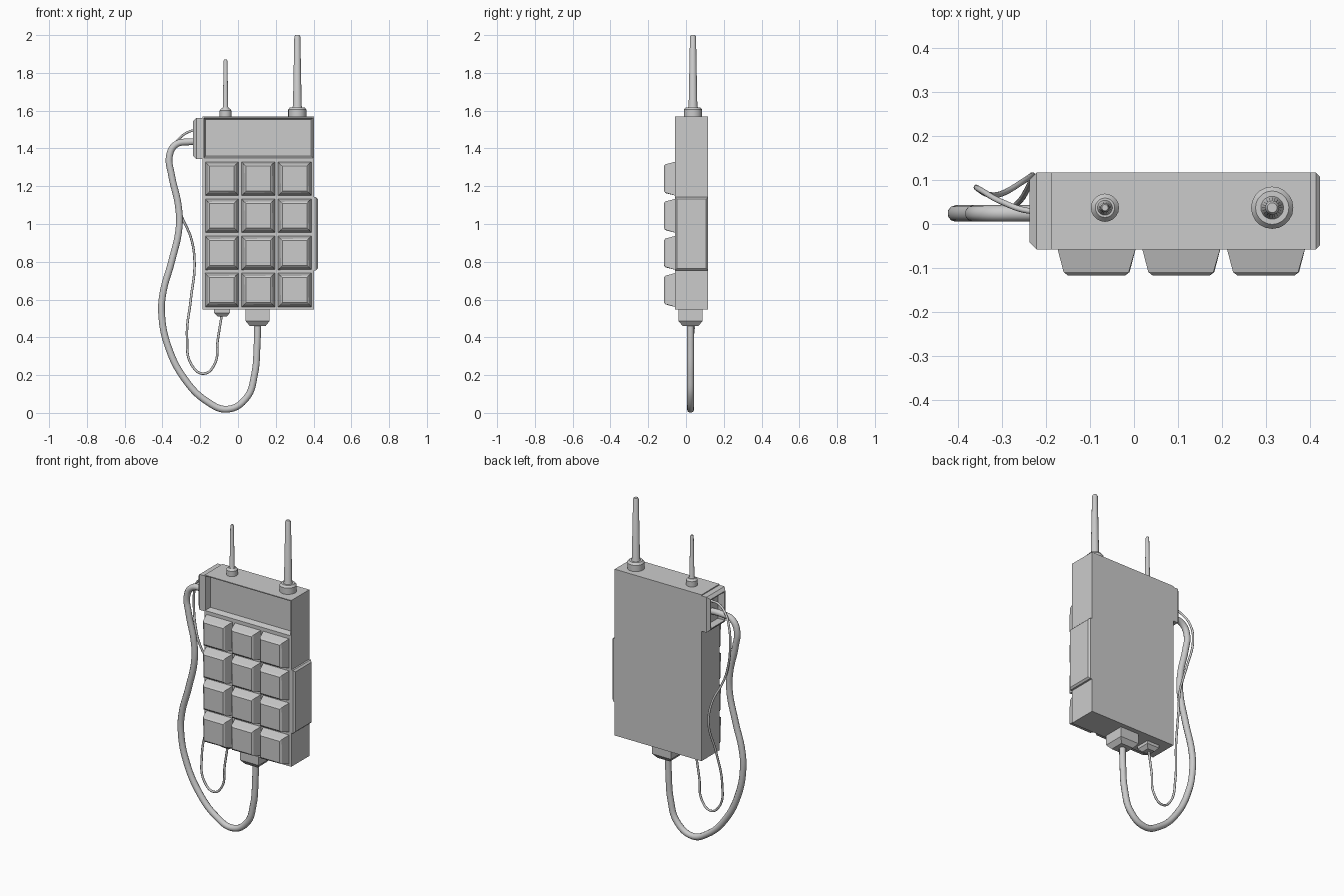
import bpy, bmesh, math
from mathutils import Vector

if "Cube" in bpy.data.objects:
    bpy.data.objects.remove(bpy.data.objects["Cube"])


def finish(name, bm, smooth=False):
    bmesh.ops.recalc_face_normals(bm, faces=bm.faces[:])
    me = bpy.data.meshes.new(name)
    bm.to_mesh(me)
    bm.free()
    ob = bpy.data.objects.new(name, me)
    bpy.context.collection.objects.link(ob)
    if smooth:
        bpy.ops.object.select_all(action='DESELECT')
        ob.select_set(True)
        bpy.context.view_layer.objects.active = ob
        bpy.ops.object.shade_smooth_by_angle(angle=math.radians(35))
    return ob


def box_bm(lo, hi):
    bm = bmesh.new()
    bmesh.ops.create_cube(bm, size=1)
    for v in bm.verts:
        v.co = Vector([lo[i] + (v.co[i] + 0.5) * (hi[i] - lo[i]) for i in range(3)])
    bm.normal_update()
    return bm


def taper(bm, axis, level, amount):
    """Pull the vertices at one level of an axis inwards on the other two axes."""
    end = [v for v in bm.verts if abs(v.co[axis] - level) < 1e-4]
    mid = sum((v.co for v in end), Vector()) / len(end)
    for v in end:
        for i in range(3):
            if i != axis:
                v.co[i] -= math.copysign(amount, v.co[i] - mid[i])


def lathe(name, profile, x, y):
    bm = bmesh.new()
    vs = [bm.verts.new((x + r, y, z)) for r, z in profile]
    es = [bm.edges.new(p) for p in zip(vs, vs[1:])]
    bmesh.ops.spin(bm, geom=vs + es, cent=(x, y, 0), axis=(0, 0, 1),
                   angle=2 * math.pi, steps=20)
    bmesh.ops.remove_doubles(bm, verts=bm.verts[:], dist=1e-5)
    return finish(name, bm, True)


def tube(name, pts, radius):
    cu = bpy.data.curves.new(name, 'CURVE')
    cu.dimensions = '3D'
    cu.bevel_depth = radius
    cu.bevel_resolution = 3
    cu.resolution_u = 8
    cu.use_fill_caps = True
    sp = cu.splines.new('BEZIER')
    sp.bezier_points.add(len(pts) - 1)
    for bp, p in zip(sp.bezier_points, pts):
        bp.co = p
        bp.handle_left_type = bp.handle_right_type = 'AUTO'
    ob = bpy.data.objects.new(name, cu)
    bpy.context.collection.objects.link(ob)
    return ob


FRONT, BACK = -0.058, 0.117

# Body with recessed screen
bm = box_bm((-0.187, FRONT, 0.548), (0.402, BACK, 1.568))
bmesh.ops.bisect_plane(bm, geom=bm.verts[:] + bm.edges[:] + bm.faces[:],
                       plane_co=(0, 0, 1.345), plane_no=(0, 0, 1))
bm.normal_update()
screen = [f for f in bm.faces if f.normal.y < -0.9 and f.calc_center_median().z > 1.345]
bmesh.ops.inset_region(bm, faces=screen, thickness=0.008)
bmesh.ops.inset_region(bm, faces=screen, thickness=0.013, depth=-0.035)
finish("body", bm)

# Keypad, three columns by four rows
for row in range(4):
    for col in range(3):
        x, z = -0.085 + 0.1925 * col, 1.240 - 0.1965 * row
        bm = box_bm((x - 0.091, -0.117, z - 0.092), (x + 0.091, FRONT + 0.01, z + 0.092))
        taper(bm, 1, -0.117, 0.018)
        rim = [e for e in bm.edges if all(v.co.y < -0.11 for v in e.verts)]
        bmesh.ops.bevel(bm, geom=rim, offset=0.008, segments=1, affect='EDGES')
        finish(f"key_{row + 1}_{col + 1}", bm)

# Chamfered side grip
bm = box_bm((0.39, FRONT, 0.755), (0.423, BACK, 1.142))
edges = [e for e in bm.edges if all(v.co.x > 0.42 for v in e.verts)]
bmesh.ops.bevel(bm, geom=edges, offset=0.010, segments=1, affect='EDGES')
finish("side_grip", bm)

# Cable housing, open on its outer side
bm = box_bm((-0.237, FRONT, 1.345), (-0.18, BACK, 1.562))
edges = [e for e in bm.edges if all(v.co.x < -0.23 for v in e.verts)]
bmesh.ops.bevel(bm, geom=edges, offset=0.016, segments=1, affect='EDGES')
bm.normal_update()
mouth = [f for f in bm.faces if f.normal.x < -0.99]
bmesh.ops.inset_region(bm, faces=mouth, thickness=0.008)
bmesh.ops.inset_region(bm, faces=mouth, thickness=0.002, depth=-0.045)
finish("cable_housing", bm)

# Bottom sockets
for name, x, half, tip, lip, cut in (("large_socket", 0.104, 0.064, 0.46, 0.487, 0.022),
                                     ("small_socket", -0.084, 0.042, 0.51, 0.53, 0.018)):
    bm = box_bm((x - half, 0.024 - half, lip), (x + half, 0.024 + half, 0.56))
    base = [f for f in bm.faces if f.normal.z < -0.9]
    ext = bmesh.ops.extrude_face_region(bm, geom=base)
    for v in ext["geom"]:
        if isinstance(v, bmesh.types.BMVert):
            v.co.z = tip
    bmesh.ops.delete(bm, geom=[f for f in base if f.is_valid], context='FACES_ONLY')
    taper(bm, 2, tip, cut)
    finish(name, bm)

# Antennas with collars
for name, x, rc, rb, rt, zc, top in (("large_antenna", 0.314, 0.048, 0.023, 0.016, 1.618, 2.0),
                                     ("small_antenna", -0.066, 0.032, 0.014, 0.010, 1.612, 1.872)):
    lathe(name, [(0, 1.56), (rc, 1.56), (rc, zc - 0.012), (rc - 0.010, zc), (rb + 0.003, zc),
                 (rb, zc + 0.008), (rt, top - 0.008), (rt * 0.7, top), (0, top)], x, 0.037)

# Thick cable
path = [(-0.185, 1.435), (-0.256, 1.435), (-0.33, 1.42), (-0.363, 1.36), (-0.352, 1.26),
        (-0.315, 1.09), (-0.312, 0.98), (-0.352, 0.80), (-0.398, 0.63), (-0.404, 0.52),
        (-0.373, 0.36), (-0.283, 0.18), (-0.166, 0.062), (-0.055, 0.0195), (0.045, 0.08),
        (0.087, 0.2), (0.101, 0.36), (0.104, 0.49)]
tube("thick_cable", [(x, 0.024, z) for x, z in path], 0.0188)

# Thin wire
tube("thin_wire", [(-0.185, 0.03, 1.50), (-0.24, 0.03, 1.495), (-0.30, 0.05, 1.463),
                   (-0.343, 0.074, 1.40), (-0.358, 0.083, 1.30), (-0.325, 0.066, 1.12),
                   (-0.298, 0.07, 1.04), (-0.247, 0.10, 0.92), (-0.230, 0.11, 0.79),
                   (-0.250, 0.065, 0.60), (-0.270, 0.035, 0.40), (-0.243, 0.024, 0.25),
                   (-0.18, 0.024, 0.208), (-0.123, 0.024, 0.26), (-0.108, 0.024, 0.38),
                   (-0.084, 0.024, 0.53)], 0.0065)
